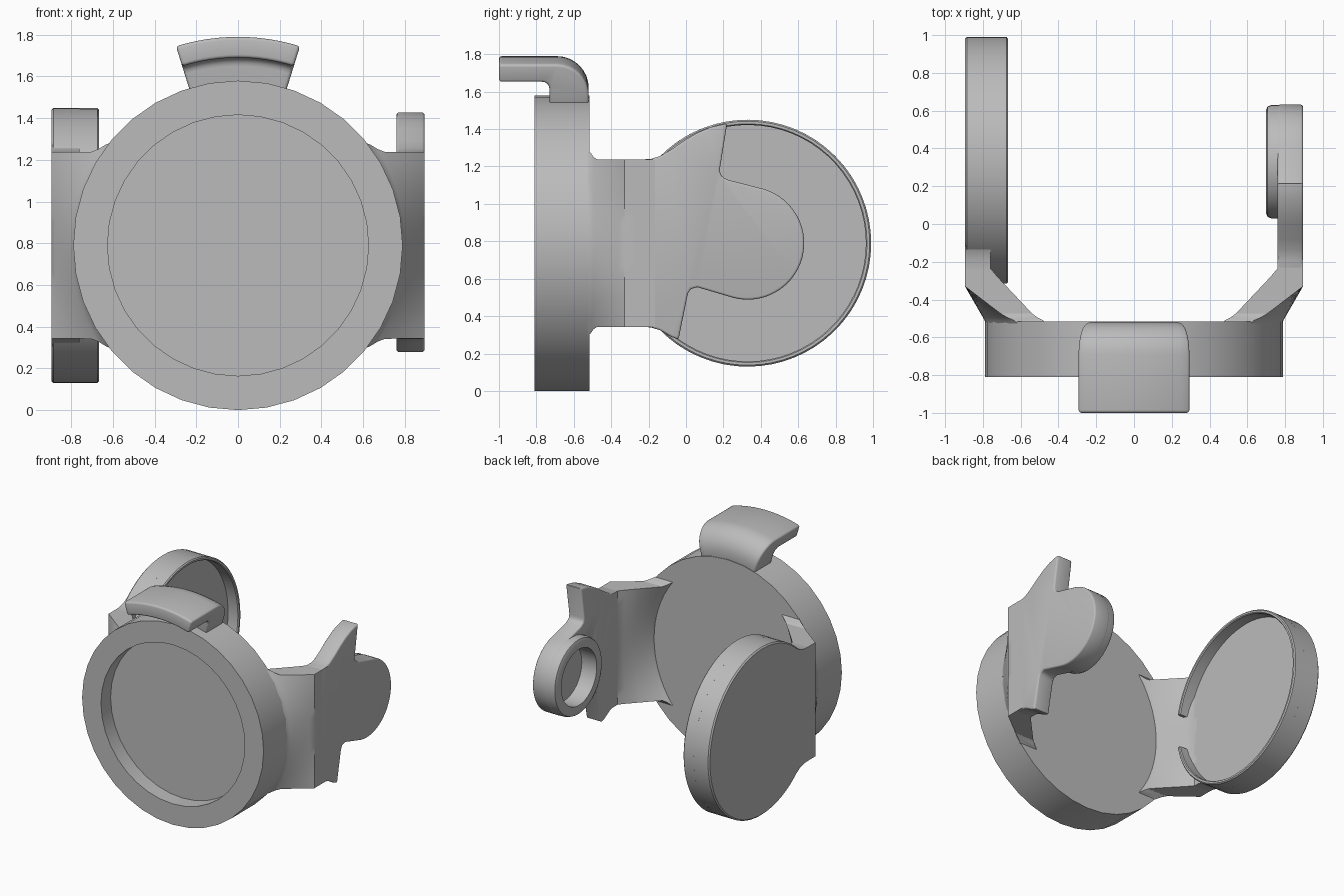
import bpy, bmesh
from math import sin, cos, pi, radians, sqrt

if "Cube" in bpy.data.objects:
    bpy.data.objects.remove(bpy.data.objects["Cube"])

grey = bpy.data.materials.new("plain_grey")
grey.use_nodes = True
GREY = (0.5, 0.5, 0.5, 1)
grey.diffuse_color = GREY
grey.node_tree.nodes["Principled BSDF"].inputs["Base Color"].default_value = GREY

HUB_Z = 0.79      # height of every round part's axis
HUB_R = 0.79      # radius of the front disc
PIVOT_Y = 0.33    # axis of the cup and the boss
OUT = 0.895       # outer face of both arms
IN = 0.76         # inner face of both arms


def finish(name, bm, bevel=0):
    bmesh.ops.remove_doubles(bm, verts=bm.verts, dist=1e-5)
    bmesh.ops.recalc_face_normals(bm, faces=bm.faces)
    mesh = bpy.data.meshes.new(name)
    bm.to_mesh(mesh)
    bm.free()
    mesh.materials.append(grey)
    ob = bpy.data.objects.new(name, mesh)
    bpy.context.collection.objects.link(ob)
    bpy.ops.object.select_all(action="DESELECT")
    ob.select_set(True)
    bpy.context.view_layer.objects.active = ob
    if bevel:
        mod = ob.modifiers.new("rounded_edges", "BEVEL")
        mod.width, mod.segments, mod.limit_method = bevel, 3, "ANGLE"
        mod.angle_limit = radians(40)
        bpy.ops.object.modifier_apply(modifier=mod.name)
    bpy.ops.object.shade_smooth_by_angle(angle=radians(32))
    return ob


def loft(name, rings, closed=False, bevel=0):
    """Skin a row of equal cross-sections, capping the ends if open."""
    bm = bmesh.new()
    rows = [[bm.verts.new(p) for p in ring] for ring in rings]
    n = len(rows[0])
    pairs = list(zip(rows, rows[1:])) + ([(rows[-1], rows[0])] if closed else [])
    for a, b in pairs:
        for i in range(n):
            j = (i + 1) % n
            bm.faces.new((a[i], a[j], b[j], b[i]))
    if not closed:
        bm.faces.new(rows[0])
        bm.faces.new(rows[-1])
    return finish(name, bm, bevel)


def turn(name, profile, axis, steps, half=180, bevel=0):
    """Turn an (along, radius) profile about the y hub axis or the x pivot axis."""
    full = half == 180
    rings = []
    for k in range(steps if full else steps + 1):
        t = radians(-half + 2 * half * k / steps)
        if axis == "y":
            rings.append([(r * sin(t), a, HUB_Z + r * cos(t)) for a, r in profile])
        else:
            rings.append([(a, PIVOT_Y + r * cos(t), HUB_Z + r * sin(t)) for a, r in profile])
    return loft(name, rings, full, bevel)


def plate(name, outline, x0, x1, bevel=0):
    return loft(name, [[(x, y, z) for y, z in outline] for x in (x0, x1)], bevel=bevel)


def arc(cx, cy, r, start, end, steps):
    angles = [radians(start + (end - start) * k / steps) for k in range(steps + 1)]
    return [(cx + r * cos(t), cy + r * sin(t)) for t in angles]


# Front disc with a shallow round recess
turn("front_disc", [(-0.515, 0), (-0.515, HUB_R), (-0.81, HUB_R), (-0.81, 0.626),
                    (-0.69, 0.626), (-0.69, 0)], "y", 36)

# Hooked clip over the top of the disc
clip = [(-1, 1), *arc(-0.69, 0.83, 0.17, 90, 0, 8), (-0.52, 0.755), (-0.73, 0.755),
        *arc(-0.77, 0.86, 0.04, 0, 90, 4), (-1, 0.9)]
turn("top_clip", clip, "y", 12, half=17.3, bevel=0.015)


# Arms blending from the round disc edge to flat side plates
def arm(name, side):
    rings = []
    for y in (-0.53, -0.51, -0.495, -0.475, -0.42, -0.36, -0.33, -0.28, -0.235, -0.165):
        flare = max(0, (-0.47 - y) / 0.045)
        h = 0.4475 + 0.045 * min(1, flare) ** 2
        outer_mix = max(0, min(1, (y + 0.52) / 0.19))
        inner_mix = max(0, min(1, (y + 0.52) / 0.28))
        outer, inner = [], []
        for k in range(17):
            v = h * (k / 8 - 1)
            edge = sqrt(HUB_R ** 2 - v ** 2) - 0.005
            outer.append((side * (edge + (OUT - edge) * outer_mix), y, HUB_Z + v))
            start = edge - 0.15
            inner.append((side * (start + (IN - start) * inner_mix), y, HUB_Z + v))
        rings.append(outer + inner[::-1])
    loft(name, rings)


arm("left_arm", 1)
arm("right_arm", -1)

# Flared outline shared by both arm ends
flare_top = [(-0.24, 1.2375), (-0.19, 1.24), (-0.14, 1.255), (-0.08, 1.29), (0, 1.345)]
flare_low = [(y, 2 * HUB_Z - z) for y, z in flare_top]

# Left plate: two tabs and a round nose
outline = flare_top + [
    (0.06, 1.38), (0.13, 1.41), (0.22, 1.43),
    (0.18, 1.18), (0.188, 1.15), (0.22, 1.13),
    *arc(PIVOT_Y, HUB_Z, 0.302, 75, -105, 28),
    (0.06, 0.555), (0.025, 0.545), (0.01, 0.52),
    (-0.04, 0.275), *flare_low[3::-1]]
left_plate = plate("left_plate", outline, IN, OUT, bevel=0.012)

# Socket sunk into the left plate
socket = turn("socket_cutter", [(0.6, 0), (0.6, 0.225), (0.83, 0.225), (0.83, 0)], "x", 40)
socket.hide_render = True
bpy.context.view_layer.objects.active = left_plate
cut = left_plate.modifiers.new("socket", "BOOLEAN")
cut.operation, cut.solver, cut.object = "DIFFERENCE", "EXACT", socket
bpy.ops.object.modifier_apply(modifier=cut.name)
bpy.data.objects.remove(socket)

# Raised ring around the socket
turn("socket_ring", [(0.85, 0.3), (0.725, 0.3), (0.707, 0.292), (0.7, 0.275),
                     (0.7, 0.22), (0.85, 0.22)], "x", 40)

# Right plate leading into the cup
plate("right_plate", flare_top + [(0.08, 1.33), (0.08, 0.25)] + flare_low[::-1], -OUT, -IN)

# Shallow cup, its thin rim open towards the arm
turn("cup_base", [(-OUT, 0), (-OUT, 0.65), (-0.885, 0.66), (-IN, 0.66), (-IN, 0)], "x", 64)
turn("cup_rim", [(-IN, 0.66), (-0.675, 0.66), (-0.667, 0.652), (-0.667, 0.638),
                 (-0.675, 0.632), (-IN, 0.632)], "x", 64, half=168)
